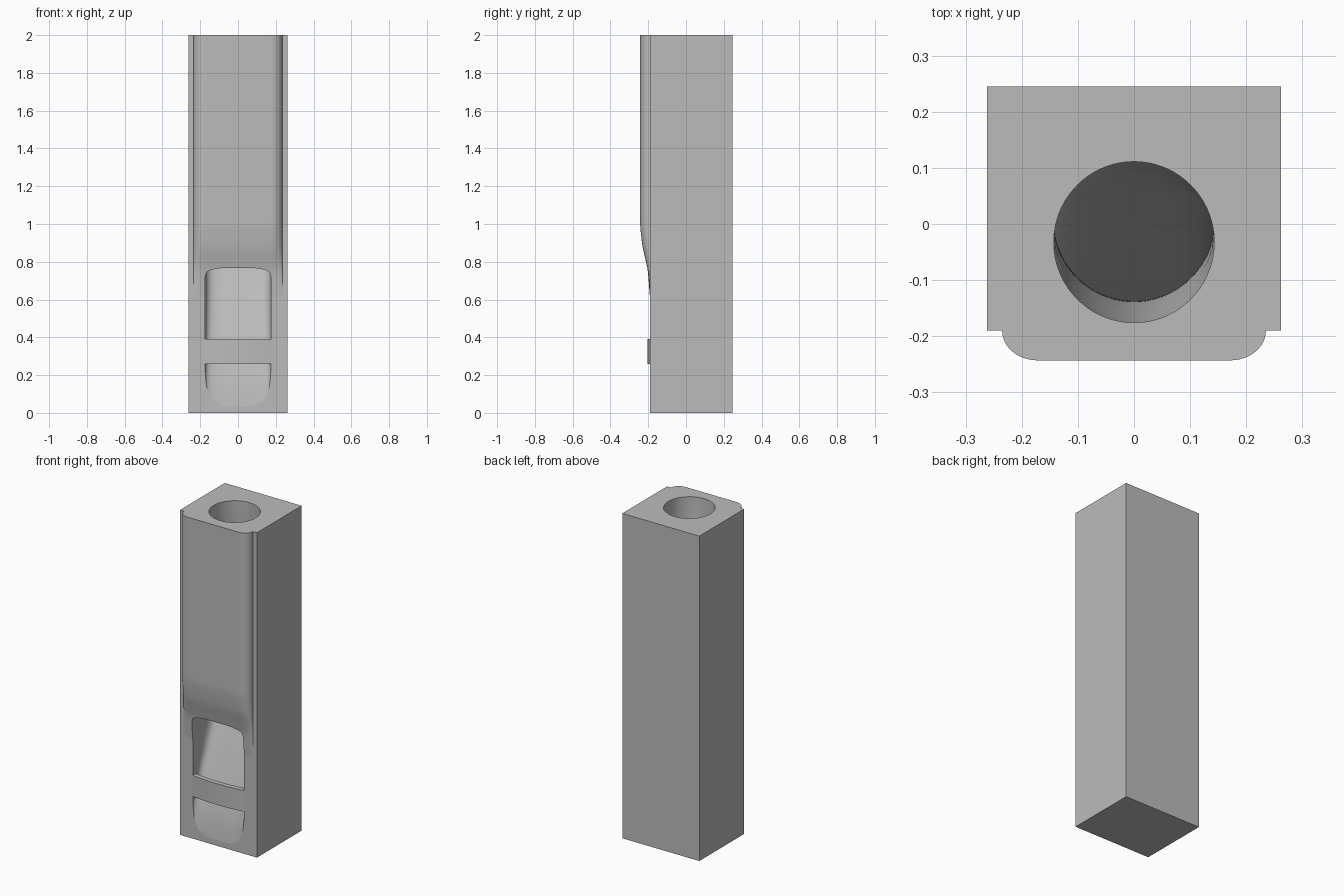
import bpy, math

old = bpy.data.objects.get("Cube")
if old:
    bpy.data.objects.remove(old)

grey = bpy.data.materials.new("plain grey")
grey.use_nodes = True
COLOUR = (0.5, 0.5, 0.5, 1)
grey.diffuse_color = COLOUR
grey.node_tree.nodes["Principled BSDF"].inputs["Base Color"].default_value = COLOUR


def loft(name, rings):
    """Closed solid skinned through equal-length rings of points."""
    n = len(rings[0])
    verts = [p for ring in rings for p in ring]
    faces = [tuple(range(n))[::-1], tuple(range(len(verts) - n, len(verts)))]
    for r in range(len(rings) - 1):
        for i in range(n):
            j = (i + 1) % n
            faces.append((r * n + i, r * n + j, (r + 1) * n + j, (r + 1) * n + i))
    mesh = bpy.data.meshes.new(name)
    mesh.from_pydata(verts, [], faces)
    mesh.materials.append(grey)
    obj = bpy.data.objects.new(name, mesh)
    bpy.context.collection.objects.link(obj)
    return obj


def smooth_keys(keys, z):
    """Monotone smooth interpolation of rows (z, value, ...), z ascending."""
    k = max(i for i in range(len(keys) - 1) if keys[i][0] <= z or i == 0)

    def slope(i, c):
        if i in (0, len(keys) - 1):
            return 0
        s = [(keys[m + 1][c] - keys[m][c]) / (keys[m + 1][0] - keys[m][0])
             for m in (i - 1, i)]
        return 0 if s[0] * s[1] <= 0 else 2 * s[0] * s[1] / (s[0] + s[1])

    a, b = keys[k], keys[k + 1]
    h = b[0] - a[0]
    t = (z - a[0]) / h
    return [(2 * t**3 - 3 * t**2 + 1) * a[c] + (3 * t**2 - 2 * t**3) * b[c]
            + h * ((t**3 - 2 * t**2 + t) * slope(k, c) + (t**3 - t**2) * slope(k + 1, c))
            for c in range(1, len(a))]


def boolean(target, other, operation):
    mod = target.modifiers.new(operation, 'BOOLEAN')
    mod.operation, mod.object, mod.solver = operation, other, 'EXACT'
    bpy.context.view_layer.objects.active = target
    bpy.ops.object.modifier_apply(modifier=mod.name)
    bpy.data.objects.remove(other)


def shade(obj):
    bpy.ops.object.select_all(action='DESELECT')
    obj.select_set(True)
    bpy.context.view_layer.objects.active = obj
    bpy.ops.object.shade_smooth_by_angle(angle=math.radians(30))
    mod = obj.modifiers.new("even_shading", 'WEIGHTED_NORMAL')
    mod.keep_sharp = True


# Square block
FRONT, BACK, SIDE, TOP = -0.19, 0.245, 0.262, 2.0
corners = [(-SIDE, FRONT), (SIDE, FRONT), (SIDE, BACK), (-SIDE, BACK)]
body = loft("body", [[(x, y, z) for x, y in corners] for z in (0, TOP)])

# Raised front panel with rounded edges that fades out above the opening
fade = [(0.55, -0.004), (0.65, 0.004), (0.75, 0.012), (0.8, 0.022),
        (0.9, 0.043), (1.02, 0.053), (TOP, 0.053)]


def panel_ring(z):
    depth = smooth_keys(fade, z)[0]
    right = [(0.235, -0.1)]
    for i in range(13):
        a = math.radians(90 * i / 12)
        right.append((0.172 + 0.063 * math.cos(a), FRONT - depth * math.sin(a)))
    outline = right + [(-x, y) for x, y in reversed(right)]
    return [(x, y, z) for x, y in reversed(outline)]


panel_levels = [0.55 + 0.47 * i / 24 for i in range(25)] + [TOP]
panel = loft("front_panel", [panel_ring(z) for z in panel_levels])
boolean(body, panel, 'UNION')

# Curving chute: round at the top, squarish where it leaves through the front
# rows: height, half width, front y, rear y, squareness
chute_keys = [(-0.02, 0.175, -0.30, -0.193, 5), (0.12, 0.175, -0.30, -0.178, 5),
              (0.26, 0.175, -0.30, -0.145, 5), (0.5, 0.175, -0.30, -0.06, 5),
              (0.7, 0.175, -0.30, 0.02, 5), (0.76, 0.174, -0.21, 0.043, 5),
              (0.85, 0.165, -0.16, 0.075, 3.4), (1.0, 0.152, -0.141, 0.115, 2.5),
              (1.3, 0.143, -0.137, 0.149, 2), (1.6, 0.143, -0.15, 0.136, 2),
              (2.02, 0.143, -0.176, 0.111, 2)]


def chute_ring(z):
    half, front, rear, power = smooth_keys(chute_keys, z)
    ring = []
    for i in range(72):
        a = math.tau * i / 72
        c, s = math.cos(a), math.sin(a)
        x = half * math.copysign(abs(c) ** (2 / power), c)
        y = (front + rear) / 2 + (rear - front) / 2 * math.copysign(abs(s) ** (2 / power), s)
        ring.append((x, y, z))
    return ring


chute = loft("chute", [chute_ring(-0.02 + 2.04 * i / 68) for i in range(69)])
boolean(body, chute, 'DIFFERENCE')
shade(body)

# Gently bowed bar across the opening
def bar_ring(z):
    xs = [0.18 * (i / 12 - 1) for i in range(25)]
    bow = [0.014 * (1 - (x / 0.18) ** 2) for x in xs]
    front = [(x, FRONT - b, z) for x, b in zip(xs, bow)]
    rear = [(x, FRONT + 0.03 - b, z) for x, b in zip(xs, bow)]
    return front + rear[::-1]


bar = loft("cross_bar", [bar_ring(z) for z in (0.26, 0.39)])
shade(bar)
